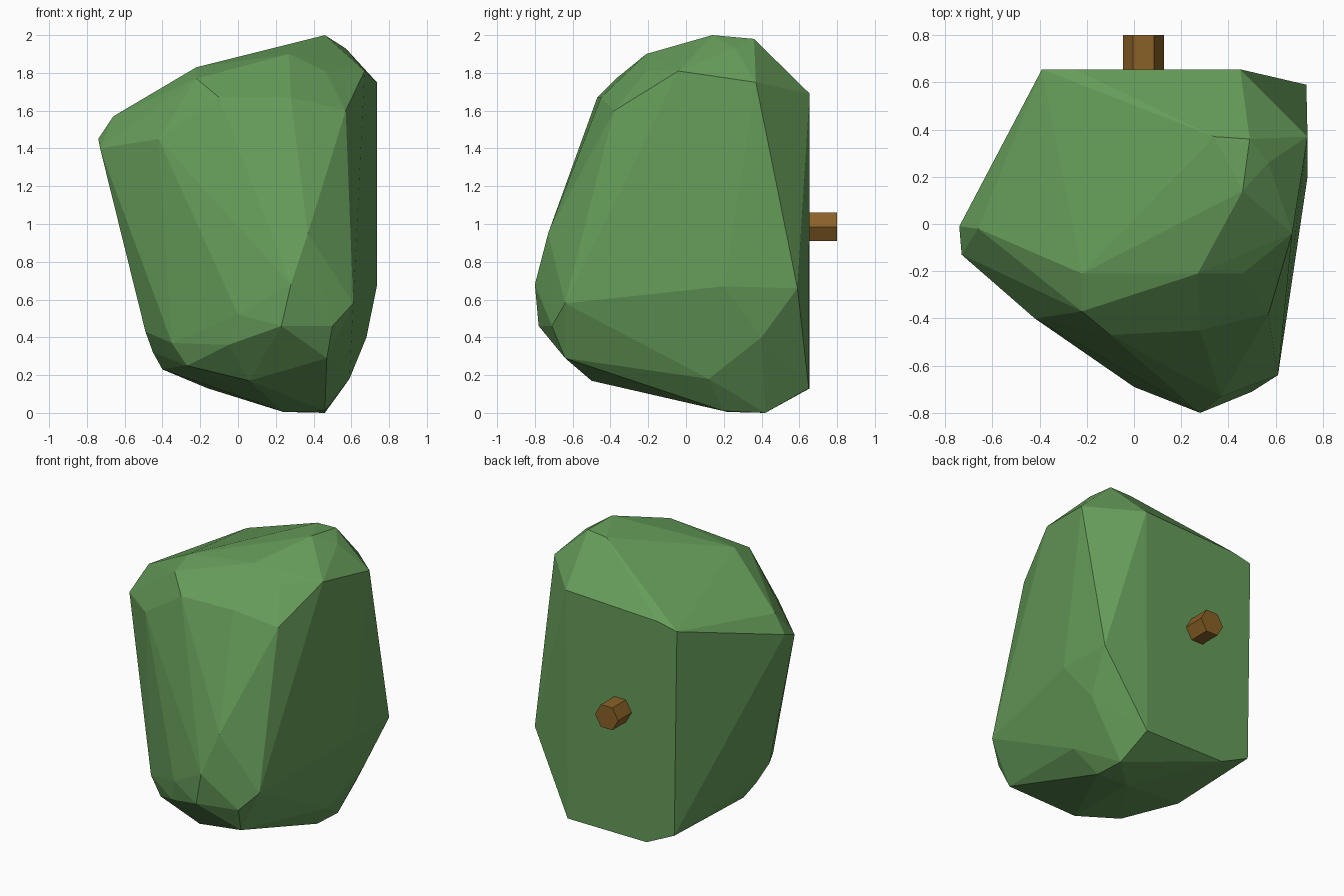
import bpy, bmesh, math
from mathutils import Matrix

if "Cube" in bpy.data.objects:
    bpy.data.objects.remove(bpy.data.objects["Cube"])


def material(name, colour):
    m = bpy.data.materials.new(name)
    m.diffuse_color = (*colour, 1)
    m.use_nodes = True
    m.node_tree.nodes["Principled BSDF"].inputs["Base Color"].default_value = m.diffuse_color
    return m


def finish(bm, name, mat):
    bmesh.ops.recalc_face_normals(bm, faces=bm.faces)
    mesh = bpy.data.meshes.new(name)
    bm.to_mesh(mesh)
    bm.free()
    mesh.materials.append(mat)
    ob = bpy.data.objects.new(name, mesh)
    bpy.context.collection.objects.link(ob)
    return ob


# Leaf clump: a faceted convex lump wrapped around a few corner points
corners = [
    # flat back
    (.45, .655, 1.69), (-.25, .655, 1.66), (-.39, .655, 1.63),
    (-.37, .655, .23), (-.16, .655, .13), (.44, .65, .13),
    # crown
    (.46, .14, 2.0), (.49, .36, 1.98), (.34, .37, 1.97), (.57, .26, 1.93),
    (.67, -.04, 1.81), (.735, .37, 1.75), (.27, -.21, 1.90),
    (.46, -.21, 1.81), (-.22, -.21, 1.83), (-.22, -.37, 1.77),
    (-.10, -.47, 1.67), (.28, -.45, 1.67), (.57, -.38, 1.60),
    # left shoulder
    (-.66, -.02, 1.57), (-.74, -.01, 1.45), (-.73, -.13, 1.40),
    (-.42, -.40, 1.45),
    # right side
    (.73, .59, .66), (.735, .20, .67), (.68, .40, .40), (.59, .12, .18),
    # front bulge
    (.61, -.64, .58), (.28, -.80, .68), (.37, -.73, .95), (0, -.69, .52),
    (.23, -.78, .46), (.50, -.71, .46), (.47, -.64, .29), (-.05, -.64, .36),
    # lower left and underside
    (-.49, -.20, .43), (-.45, -.12, .32), (-.35, -.44, .37),
    (-.27, -.45, .25), (-.40, -.05, .23), (.06, -.50, .17),
    (.24, .22, .005), (.46, .20, .01), (.46, .42, 0),
]
bm = bmesh.new()
for c in corners:
    bm.verts.new(c)
hull = bmesh.ops.convex_hull(bm, input=bm.verts)
bmesh.ops.delete(bm, geom=[v for v in bm.verts if not v.link_faces], context='VERTS')
bmesh.ops.dissolve_limit(bm, angle_limit=math.radians(1), verts=bm.verts, edges=bm.edges)
finish(bm, "leaf_clump", material("leaf_green", (.13, .33, .10)))

# Twig: six-sided stub on the back
bm = bmesh.new()
bmesh.ops.create_cone(bm, cap_ends=True, segments=6, radius1=.0875, radius2=.0875, depth=.2)
if max(v.co.x for v in bm.verts) < .085:   # points to the sides, flats up and down
    bmesh.ops.rotate(bm, verts=bm.verts, matrix=Matrix.Rotation(math.pi / 6, 3, 'Z'))
bmesh.ops.rotate(bm, verts=bm.verts, matrix=Matrix.Rotation(math.pi / 2, 3, 'X'))
bmesh.ops.translate(bm, verts=bm.verts, vec=(.04, .70, .985))
finish(bm, "twig", material("bark_brown", (.25, .12, .02)))
